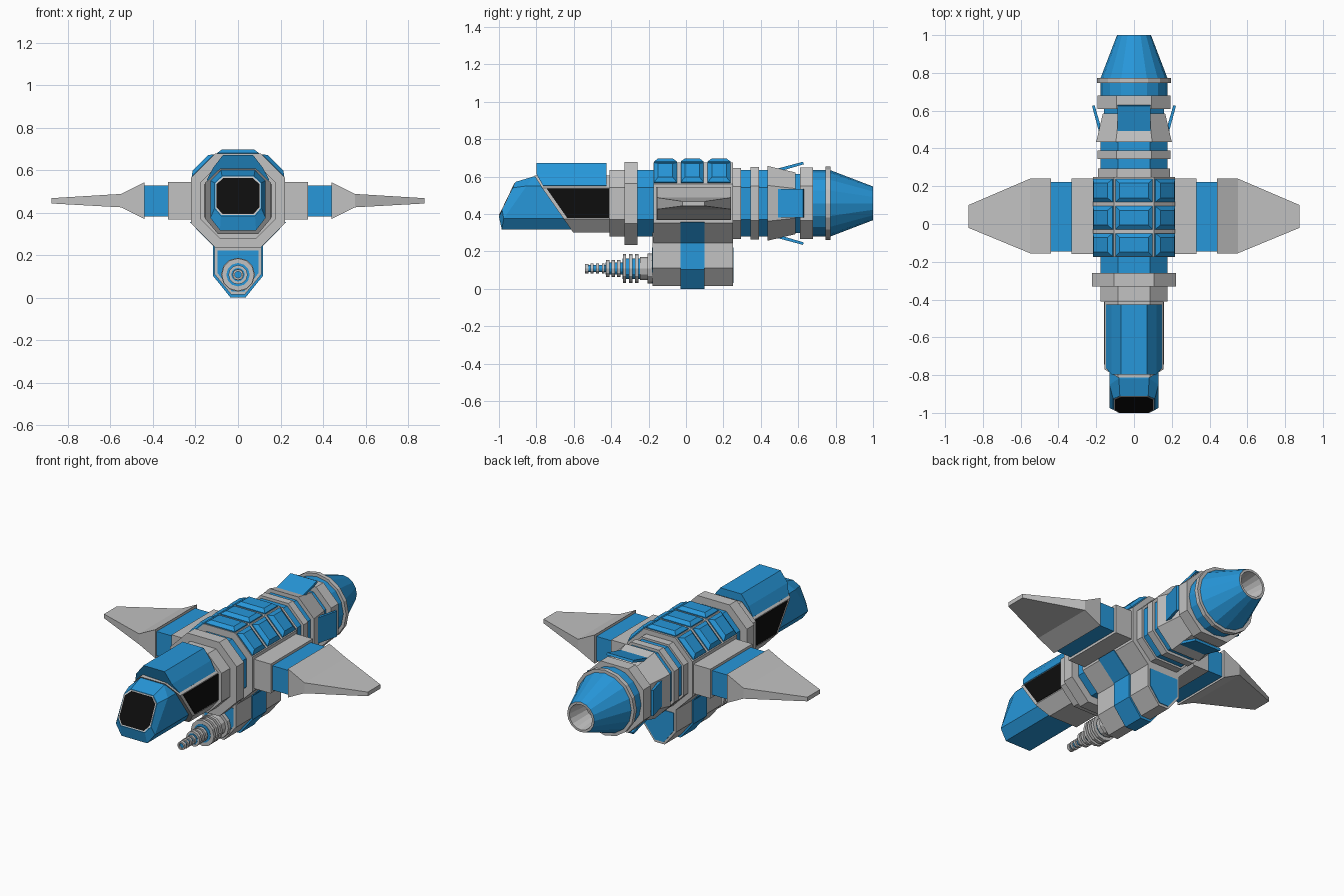
import bpy, bmesh, math
from mathutils import Matrix, Vector

if "Cube" in bpy.data.objects:
    bpy.data.objects.remove(bpy.data.objects["Cube"])

CZ = 0.457  # height of the hull axis


def material(name, col):
    m = bpy.data.materials.new(name)
    m.diffuse_color = (*col, 1)
    m.use_nodes = True
    m.node_tree.nodes["Principled BSDF"].inputs["Base Color"].default_value = m.diffuse_color
    return m


BLUE = material("blue_paint", (0.02, 0.31, 0.70))
GREY = material("grey_metal", (0.54, 0.54, 0.54))
BLACK = material("black_glass", (0.004, 0.004, 0.004))


def loft(name, rings, mat, caps=True, mirror=False):
    """Skin a list of equal-length point rings."""
    bm = bmesh.new()
    vs = [[bm.verts.new(p) for p in r] for r in rings]
    n = len(vs[0])
    for a, b in zip(vs, vs[1:]):
        for i in range(n):
            bm.faces.new((a[i], a[(i + 1) % n], b[(i + 1) % n], b[i]))
    if caps:
        bm.faces.new(vs[0])
        bm.faces.new(vs[-1])
    bmesh.ops.recalc_face_normals(bm, faces=bm.faces)
    me = bpy.data.meshes.new(name)
    bm.to_mesh(me)
    bm.free()
    me.materials.append(mat)
    ob = bpy.data.objects.new(name, me)
    bpy.context.collection.objects.link(ob)
    if mirror:
        ob.modifiers.new("mirror", 'MIRROR')
    return ob


def sym(half):
    """Close a right-half (x, z) outline by reflecting it."""
    return half + [(-x, z) for x, z in reversed(half)]


def prism(name, outline, y0, y1, mat):
    return loft(name, [[(x, y, z) for x, z in outline] for y in (y0, y1)], mat)


def octagon(r, y):
    f = 0.48 * r
    return [(x, y, CZ + z) for x, z in sym([(f, r), (r, f), (r, -f), (f, -r)])]


def section(name, y0, y1, r0, mat, r1=None):
    return loft(name, [octagon(r0, y0), octagon(r1 or r0, y1)], mat)


def circle(r, y, cz, n):
    return [(r * math.cos(2 * math.pi * i / n), y, cz + r * math.sin(2 * math.pi * i / n))
            for i in range(n)]


# hull: octagonal sections from the cockpit back to the engine
for name, y0, y1, r0, mat, r1 in [
        ("neck", -0.41, -0.33, 0.178, GREY, None),
        ("front_collar", -0.33, -0.26, 0.222, GREY, None),
        ("front_joint", -0.26, -0.175, 0.178, BLUE, None),
        ("main_hull", -0.175, 0.25, 0.218, GREY, None),
        ("rear_ring_a", 0.25, 0.295, 0.19, GREY, None),
        ("rear_joint_a", 0.295, 0.345, 0.178, BLUE, None),
        ("rear_ring_b", 0.345, 0.39, 0.194, GREY, None),
        ("rear_joint_b", 0.39, 0.435, 0.178, BLUE, None),
        ("flap_housing", 0.435, 0.585, 0.2, GREY, 0.165),
        ("engine_joint", 0.585, 0.61, 0.158, BLUE, None),
        ("engine_collar", 0.61, 0.68, 0.192, GREY, None)]:
    section(name, y0, y1, r0, mat, r1)

# engine: drum, ring and hollow cone
for name, prof, mat, caps in [
        ("engine_drum", [(0.68, 0.178), (0.75, 0.178)], BLUE, True),
        ("engine_ring", [(0.747, 0.196), (0.772, 0.196)], GREY, True),
        ("engine_cone", [(0.77, 0.178), (1.0, 0.09)], BLUE, False),
        ("nozzle_lining", [(1.0, 0.09), (1.0, 0.076), (0.86, 0.06)], GREY, False)]:
    loft(name, [circle(r, y, CZ, 16) for y, r in prof], mat, caps)
loft("nozzle_floor", [circle(0.06, 0.855, CZ, 16), circle(0.06, 0.86, CZ, 16)], GREY)

# air-brake flaps around the tail
for k, name in enumerate(["top_flap", "right_flap", "bottom_flap", "left_flap"]):
    w = 0.088 if k % 2 == 0 else 0.077
    prof = [(0.17, 0.497), (0.186, 0.49), (0.222, 0.625), (0.209, 0.63)]
    rot = Matrix.Rotation(k * math.pi / 2, 3, 'Y')
    loft(name, [[rot @ Vector((s * w, y, r)) + Vector((0, 0, CZ)) for r, y in prof]
                for s in (-1, 1)], BLUE)

# armour panels: 3 x 3 bevelled plates on the top and upper slopes
for j, yc in enumerate((-0.11, 0.033, 0.177)):
    for side in (-1, 0, 1):
        rot = Matrix.Rotation(side * math.pi / 4, 3, 'Y')
        wid, dist = (0.098, 0.216) if side == 0 else (0.074, 0.226)
        rings = []
        for inset, h in ((0, -0.01), (0, 0.008), (0.022, 0.024)):
            a, b = wid - inset, 0.061 - inset
            rings.append([rot @ Vector((x * a, yc + y * b, dist + h)) + Vector((0, 0, CZ))
                          for x, y in ((1, 1), (-1, 1), (-1, -1), (1, -1))])
        loft(f"armour_panel_{j}_{side + 1}", rings, BLUE)


# wings: root block, blue spacer and tapering blade (mirrored)
def wing_ring(x, y0, y1, z0, z1):
    return [(x, y0, z0), (x, y1, z0), (x, y1, z1), (x, y0, z1)]


loft("wing_root", [wing_ring(x, -0.16, 0.24, 0.367, 0.543) for x in (0.2, 0.33)],
     GREY, mirror=True)
loft("wing_spacer", [wing_ring(x, -0.145, 0.222, 0.382, 0.528) for x in (0.33, 0.44)],
     BLUE, mirror=True)
loft("wing_blade", [wing_ring(0.44, -0.155, 0.24, 0.37, 0.543),
                    wing_ring(0.55, -0.155, 0.24, 0.425, 0.488),
                    wing_ring(0.877, -0.02, 0.10, 0.443, 0.468)], GREY, mirror=True)

# nose: octagonal tube with a raked front holding the windscreen
body = sym([(0.08, 0.60), (0.13, 0.55), (0.13, 0.375), (0.085, 0.317)])
tip = sym([(0.075, 0.572), (0.11, 0.54), (0.11, 0.42), (0.08, 0.385)])


def rake(z):
    return -1 + max(0, z - 0.385) * 0.48


nose = loft("nose", [[(x, -0.55, z) for x, z in body],
                     [(x, -0.985 + max(0, z - 0.36) * 0.7, z) for x, z in body],
                     [(x, rake(z), z) for x, z in tip]], BLUE)
for name, s, d, mat in (("windscreen_frame", 0.97, 0.003, GREY),
                        ("windscreen", 0.91, 0.005, BLACK)):
    pts = [(x * s, 0.479 + (z - 0.479) * s) for x, z in tip]
    loft(name, [[(x, rake(z) - e, z) for x, z in pts] for e in (-0.002, d - 0.001)], mat)


# cockpit shell with a slanted front edge, canopy on top, side windows
def slant(z, back=0.0):
    return -0.812 + max(0, 0.60 - z) * 0.7 + back


shell = sym([(0.085, 0.607), (0.155, 0.54), (0.155, 0.372), (0.095, 0.30)])
loft("cockpit_shell", [[(x, slant(z), z) for x, z in shell],
                       [(x, -0.40, z) for x, z in shell]], GREY)
canopy = sym([(0.07, 0.672), (0.118, 0.61), (0.147, 0.553), (0.12, 0.53)])
loft("canopy", [[(x, slant(z, 0.014), z) for x, z in canopy],
                [(x, -0.425, z) for x, z in canopy]], BLUE)
window = [(slant(0.535, 0.022), 0.535), (-0.412, 0.535), (-0.412, 0.378),
          (slant(0.378, 0.022), 0.378)]
loft("side_window", [[(x, y, z) for y, z in window] for x in (0.153, 0.158)],
     BLACK, mirror=True)

# belly pod with a blue strap and end plates
prism("belly_pod", sym([(0.11, 0.30), (0.11, 0.11), (0.032, 0.015)]), -0.178, 0.25, GREY)
prism("pod_strap", sym([(0.229, 0.357), (0.118, 0.245), (0.118, 0.103), (0.035, 0.0)]),
      -0.03, 0.10, BLUE)
plate = sym([(0.096, 0.222), (0.096, 0.115), (0.03, 0.03)])
prism("pod_front_plate", plate, -0.182, -0.176, BLUE)
prism("pod_rear_plate", plate, 0.248, 0.254, BLUE)

# gun: stepped barrel with cooling rings
GZ = 0.108
barrel = [("gun_base", -0.205, -0.178, 0.08, GREY), ("gun_mount", -0.245, -0.205, 0.062, GREY),
          ("gun_core", -0.34, -0.24, 0.055, BLUE), ("barrel_rear", -0.43, -0.34, 0.032, BLUE),
          ("barrel_front", -0.53, -0.43, 0.018, BLUE)]
for i in range(3):
    barrel += [(f"large_ring_{i}", -0.338 + i * 0.033, -0.32 + i * 0.033, 0.077, GREY),
               (f"medium_ring_{i}", -0.428 + i * 0.03, -0.41 + i * 0.03, 0.045, GREY),
               (f"small_ring_{i}", -0.51 + i * 0.03, -0.495 + i * 0.03, 0.027, GREY)]
for name, y0, y1, r, mat in barrel:
    loft(name, [circle(r, y, GZ, 12) for y in (y0, y1)], mat)
loft("muzzle", [circle(r, y, GZ, 12) for r, y in
                ((0.025, -0.522), (0.025, -0.54), (0.015, -0.54), (0.015, -0.525))], GREY)
